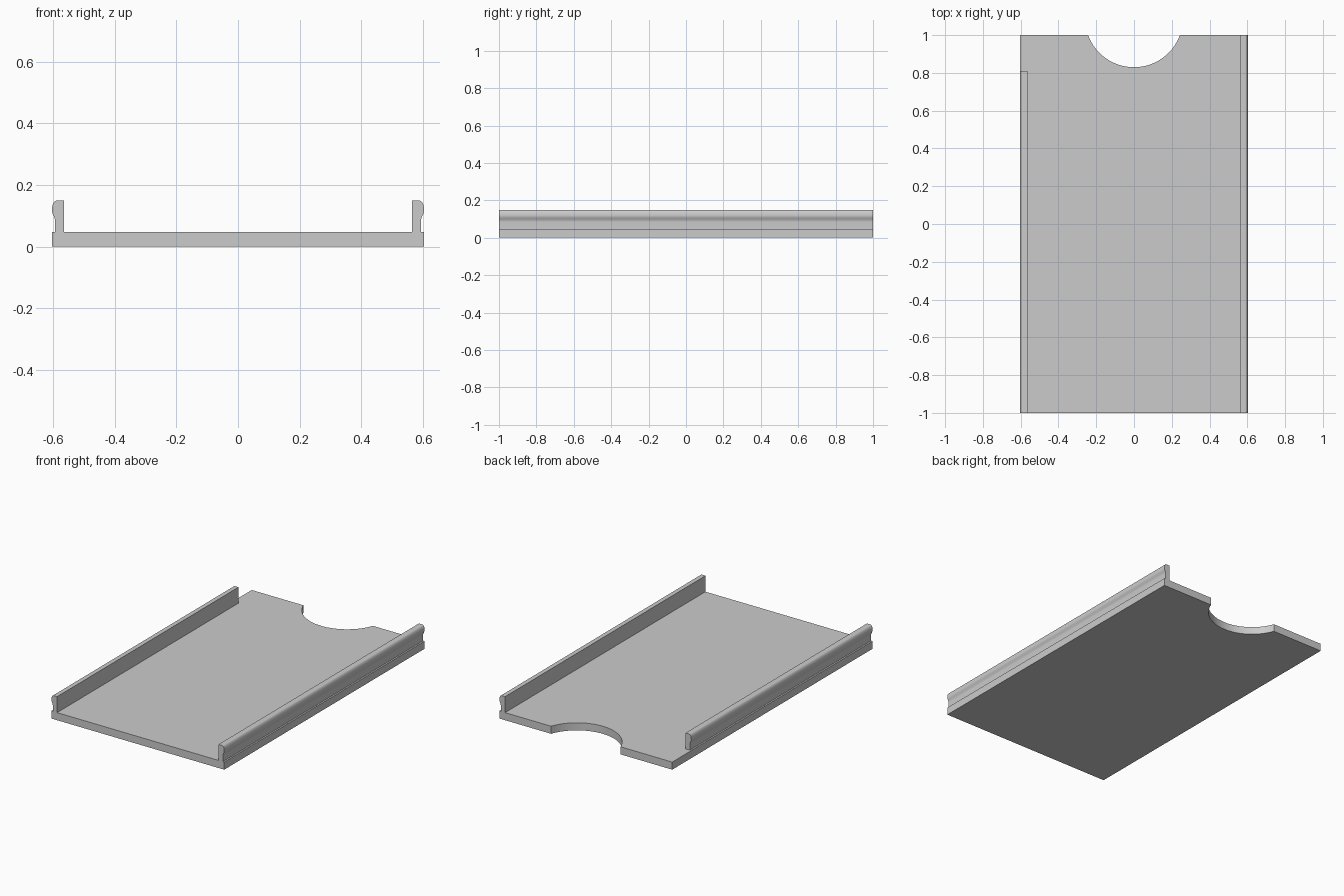
import bpy, bmesh, math
from mathutils import Vector

if "Cube" in bpy.data.objects:
    bpy.data.objects.remove(bpy.data.objects["Cube"], do_unlink=True)

HALF_W, HALF_L, BASE_H, TOP = 0.604, 1.0, 0.048, 0.149

grey = bpy.data.materials.new("light_grey")
grey.use_nodes = True
colour = (0.6, 0.6, 0.6, 1)
grey.diffuse_color = colour
grey.node_tree.nodes["Principled BSDF"].inputs["Base Color"].default_value = colour


def extrude_profile(name, points, offset):
    """Close a 3D outline into a face and extrude it by an offset."""
    bm = bmesh.new()
    face = bm.faces.new([bm.verts.new(p) for p in points])
    result = bmesh.ops.extrude_face_region(bm, geom=[face], use_keep_orig=True)
    verts = [g for g in result["geom"] if isinstance(g, bmesh.types.BMVert)]
    bmesh.ops.translate(bm, verts=verts, vec=Vector(offset))
    bmesh.ops.recalc_face_normals(bm, faces=bm.faces)
    mesh = bpy.data.meshes.new(name)
    bm.to_mesh(mesh)
    bm.free()
    mesh.materials.append(grey)
    obj = bpy.data.objects.new(name, mesh)
    bpy.context.collection.objects.link(obj)
    bpy.ops.object.select_all(action="DESELECT")
    obj.select_set(True)
    bpy.context.view_layer.objects.active = obj
    bpy.ops.object.shade_smooth_by_angle(angle=math.radians(30))
    return obj


# Base plate with a round thumb notch in the back edge
notch_half, notch_depth = 0.243, 0.17
radius = (notch_half ** 2 + notch_depth ** 2) / (2 * notch_depth)
centre_y = HALF_L - notch_depth + radius
sweep = math.asin(notch_half / radius)
steps = 40
outline = [(-HALF_W, -HALF_L, 0), (HALF_W, -HALF_L, 0), (HALF_W, HALF_L, 0)]
for i in range(steps + 1):
    a = sweep * (1 - 2 * i / steps)
    outline.append((radius * math.sin(a), centre_y - radius * math.cos(a), 0))
outline.append((-HALF_W, HALF_L, 0))
extrude_profile("base_plate", outline, (0, 0, BASE_H))

# Rail section: flat inside, narrow neck and rounded bead outside
INNER, NECK, SHOULDER = 0.564, 0.594, 0.59
NECK_Z, BEAD_Z = 0.085, 0.118
section = [(INNER, TOP), (INNER, BASE_H), (NECK, BASE_H)]
for i in range(11):
    t = i / 10
    ease = (1 - math.cos(math.pi * t)) / 2
    section.append((NECK + (HALF_W - NECK) * ease, NECK_Z + (BEAD_Z - NECK_Z) * t))
for i in range(1, 11):
    a = math.pi / 2 * i / 10
    section.append((SHOULDER + (HALF_W - SHOULDER) * math.cos(a),
                    BEAD_Z + (TOP - BEAD_Z) * math.sin(a)))

# The right rail stops short of the back edge
for name, side, end in (("left_rail", 1, HALF_L), ("right_rail", -1, 0.81)):
    extrude_profile(name, [(side * x, -HALF_L, z) for x, z in section],
                    (0, end + HALF_L, 0))
